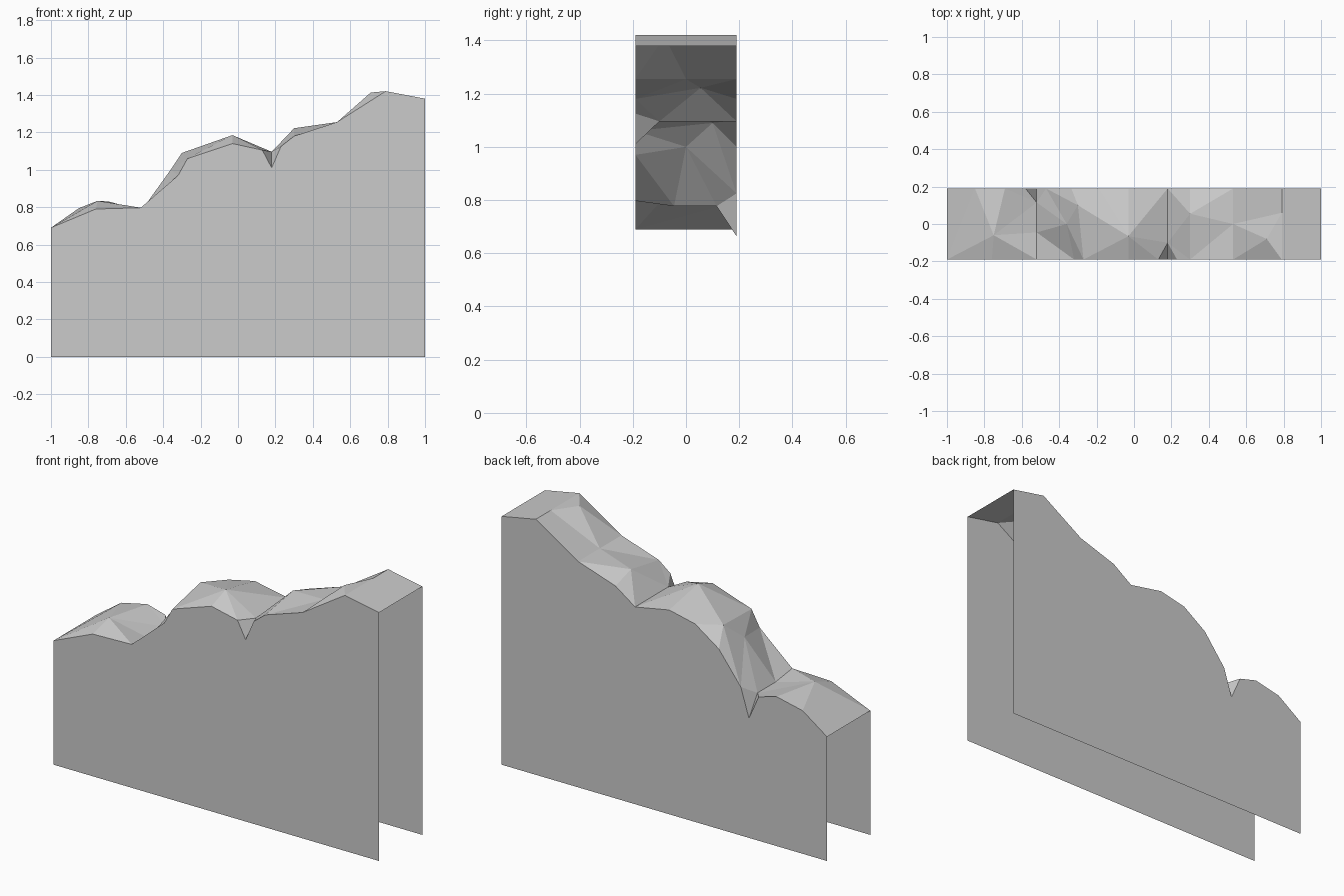
import bpy
from mathutils import Vector
from mathutils.geometry import delaunay_2d_cdt

cube = bpy.data.objects.get("Cube")
if cube:
    bpy.data.objects.remove(cube, do_unlink=True)

HALF_DEPTH = 0.19

# One flat grey for the whole terrain block
grey = bpy.data.materials.new("stone grey")
grey.use_nodes = True
colour = (0.6, 0.6, 0.6, 1)
grey.diffuse_color = colour
grey.node_tree.nodes["Principled BSDF"].inputs["Base Color"].default_value = colour

# Skyline of the front edge and of the back edge, as (x, z)
front_line = [(-1, .69), (-.76, .79), (-.52, .797), (-.32, .97), (-.27, 1.06),
              (-.03, 1.14), (.13, 1.105), (.18, 1.01), (.23, 1.125), (.3, 1.18),
              (.53, 1.255), (.79, 1.42), (1, 1.38)]
back_line = [(-1, .69), (-.85, .795), (-.69, .83), (-.58, .8), (-.52, .664),
             (-.47, .825), (-.335, 1), (-.19, 1.1), (-.03, 1.135), (.18, 1.096),
             (.3, 1.18), (.53, 1.255), (.79, 1.42), (1, 1.38)]

# Peaks and valley points between the two edges, as (x, y, z)
inner_points = [(-.75, -.06, .834), (-.52, -.045, .777), (-.52, .115, .777),
                (-.36, 0, 1), (-.3, .1, 1.09), (-.03, -.065, 1.185),
                (.18, -.1, 1.096), (.3, .055, 1.222), (.53, 0, 1.255),
                (.71, -.08, 1.413), (.79, .06, 1.42)]


def add_part(name, verts, faces):
    mesh = bpy.data.meshes.new(name)
    mesh.from_pydata(verts, [], faces)
    mesh.materials.append(grey)
    mesh.update()
    part = bpy.data.objects.new(name, mesh)
    bpy.context.scene.collection.objects.link(part)
    return part


def add_wall(name, line, y, facing_back):
    """Upright sheet from the ground to the skyline."""
    outline = [(-1, y, 0), (1, y, 0)] + [(x, y, z) for x, z in reversed(line)]
    if facing_back:
        outline.reverse()
    add_part(name, outline, [range(len(outline))])


add_wall("front_wall", front_line, -HALF_DEPTH, False)
add_wall("back_wall", back_line, HALF_DEPTH, True)

# Faceted hilltop: triangulate the points in plan, keeping the main creases
front = [(x, -HALF_DEPTH, z) for x, z in front_line]
back = [(x, HALF_DEPTH, z) for x, z in back_line]
points = front + back + inner_points
boundary = list(range(len(front)))
boundary += reversed(range(len(front), len(front) + len(back)))

creases = [(front[0], back[1]), (front[4], inner_points[4])]
for valley_x in (-.52, .18):
    chain = sorted((p for p in points if p[0] == valley_x), key=lambda p: p[1])
    creases += zip(chain, chain[1:])
edges = [(points.index(a), points.index(b)) for a, b in creases]

plan = [Vector(p[:2]) for p in points]
result = delaunay_2d_cdt(plan, edges, [boundary], 1, 0.00001)
plan_verts, plan_faces, sources = result[0], result[2], result[3]
surface = [points[source[0]] for source in sources]
add_part("hilltop_surface", surface, plan_faces)
